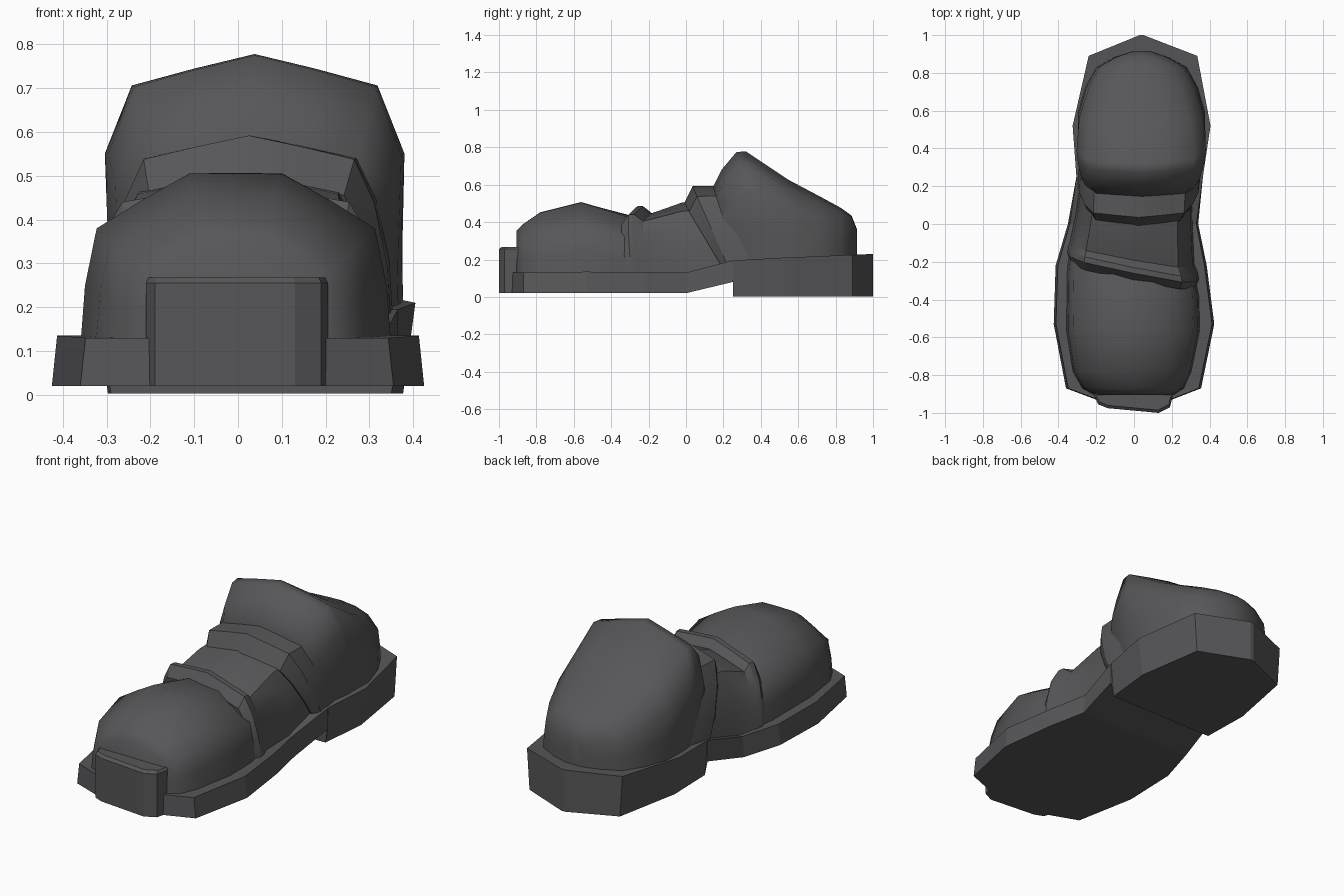
import bpy
import bmesh

leather = bpy.data.materials.new("dark grey leather")
leather.diffuse_color = (0.095, 0.095, 0.10, 1)

# Half arches as (fraction of half width, fraction of height), base to crown
ROUND = [(1, 0), (0.97, 0.35), (0.895, 0.68), (0.6, 0.845), (0.3, 0.995), (0, 1)]
STRAP = [(1, 0), (0.97, 0.35), (0.88, 0.66), (0.74, 0.88), (0.36, 0.945), (0, 1)]
COLLAR = [(0.97, 0), (0.98, 0.3), (1, 0.62), (0.82, 0.88), (0.4, 0.945), (0, 1)]
DOME = [(1, 0), (0.98, 0.35), (0.93, 0.66), (0.68, 0.88), (0.36, 0.97), (0, 1)]


def mix(a, b, t):
    """Blend two half arches."""
    return [(p[0] + (q[0] - p[0]) * t, p[1] + (q[1] - p[1]) * t) for p, q in zip(a, b)]


def loft(name, rings, angle):
    """Skin a row of equal-length rings and close both ends."""
    bm = bmesh.new()
    rows = [[bm.verts.new(p) for p in ring] for ring in rings]
    n = len(rows[0])
    for a, b in zip(rows, rows[1:]):
        for i in range(n):
            j = (i + 1) % n
            bm.faces.new((a[i], a[j], b[j], b[i]))
    bm.faces.new(rows[0])
    bm.faces.new(rows[-1][::-1])
    bmesh.ops.recalc_face_normals(bm, faces=bm.faces)
    mesh = bpy.data.meshes.new(name)
    bm.to_mesh(mesh)
    bm.free()
    mesh.materials.append(leather)
    obj = bpy.data.objects.new(name, mesh)
    bpy.context.collection.objects.link(obj)
    bpy.ops.object.select_all(action='DESELECT')
    obj.select_set(True)
    bpy.context.view_layer.objects.active = obj
    if angle:
        bpy.ops.object.shade_smooth_by_angle(angle=angle)
    return obj


def arch(shape, y, cx, w, zb, h, skew=0, lean=0):
    """Arch across the shoe; skew turns it in plan, lean moves its base back."""
    half = [(f * w, t) for f, t in shape]
    pts = [(-x, t) for x, t in half] + [(x, t) for x, t in half[-2::-1]]
    return [(cx + x, y + skew * x + lean * (1 - t), zb + t * (h - zb)) for x, t in pts]


# Sole: y, left x, right x, bottom z, top z, inset of the bottom edge, of the top edge
stations = [
    (-0.93, -0.20, 0.20, 0.02, 0.13, 0, 0.01), (-0.87, -0.36, 0.355, 0.02, 0.13, 0, 0.012),
    (-0.53, -0.425, 0.425, 0.02, 0.135, 0, 0.012), (-0.22, -0.415, 0.385, 0.02, 0.13, 0, 0.012),
    (0.0, -0.35, 0.34, 0.02, 0.13, 0, 0.01), (0.25, -0.305, 0.365, 0.08, 0.195, 0, 0),
    (0.252, -0.305, 0.365, 0.003, 0.195, 0.015, 0), (0.52, -0.325, 0.405, 0.003, 0.21, 0.028, 0),
    (0.89, -0.24, 0.335, 0.003, 0.225, 0.015, 0), (1.0, 0.03, 0.05, 0.003, 0.23, 0, 0)]
rings = [[(xl + b, y, zb), (xr - b, y, zb), (xr - t, y, zt), (xl + t, y, zt)]
         for y, xl, xr, zb, zt, b, t in stations]
loft("sole", rings, 0)

# Raised bumper at the toe
plan = [(-0.21, -0.85), (-0.21, -0.91), (-0.19, -0.955), (-0.14, -0.975),
        (0.13, -1.0), (0.19, -0.97), (0.205, -0.91), (0.205, -0.85)]
loft("toe_bumper", [[(x, y, 0.02) for x, y in plan], [(x, y, 0.255) for x, y in plan],
                    [(x * 0.97, y * 0.985, 0.268) for x, y in plan]], 0)

# Rounded toe box
loft("toe_box", [arch(ROUND, *s) for s in [
    (-0.905, 0, 0.21, 0.11, 0.355), (-0.87, -0.005, 0.27, 0.11, 0.39),
    (-0.78, -0.01, 0.315, 0.11, 0.452), (-0.56, -0.005, 0.355, 0.11, 0.507),
    (-0.31, -0.005, 0.35, 0.11, 0.435, -0.2), (-0.2, -0.01, 0.33, 0.11, 0.41, -0.2)]], 0.9)

# Slanted strap edge followed by the vamp
loft("vamp", [arch(STRAP, *s) for s in [
    (-0.30, -0.005, 0.335, 0.11, 0.425, -0.2, 0.04), (-0.26, -0.005, 0.35, 0.11, 0.485, -0.2, 0.04),
    (-0.23, -0.005, 0.345, 0.11, 0.485, -0.2, 0.04), (-0.19, -0.01, 0.33, 0.11, 0.445, -0.18, 0.04),
    (-0.02, 0.0, 0.31, 0.11, 0.505, -0.05, 0.06), (0.12, 0.01, 0.30, 0.13, 0.52, 0, 0.1)]], 0.5)

# Instep panel with a stepped front edge
loft("instep", [arch(STRAP, *s) for s in [
    (-0.01, 0.02, 0.30, 0.13, 0.50, 0, 0.22), (0.035, 0.025, 0.325, 0.14, 0.592, 0, 0.2),
    (0.15, 0.03, 0.325, 0.16, 0.592, 0, 0.14), (0.28, 0.035, 0.31, 0.17, 0.60, 0, 0.1)]], 0.5)

# Ankle: flared collar in front, sloping back into a rounded heel
loft("ankle", [arch(mix(COLLAR, DOME, m), *s) for m, s in [
    (0, (0.13, 0.035, 0.28, 0.17, 0.56, 0, 0.14)), (0, (0.19, 0.035, 0.315, 0.18, 0.68, 0, 0.14)),
    (0, (0.27, 0.038, 0.335, 0.18, 0.775, 0, 0.15)), (0, (0.32, 0.038, 0.342, 0.18, 0.778, 0, 0.18)),
    (0.5, (0.55, 0.04, 0.342, 0.19, 0.625, 0, 0.04)), (1, (0.72, 0.04, 0.30, 0.19, 0.535)),
    (1, (0.83, 0.04, 0.24, 0.19, 0.475)), (1, (0.885, 0.04, 0.14, 0.19, 0.435)),
    (1, (0.915, 0.04, 0.05, 0.19, 0.36))]], 0.9)
